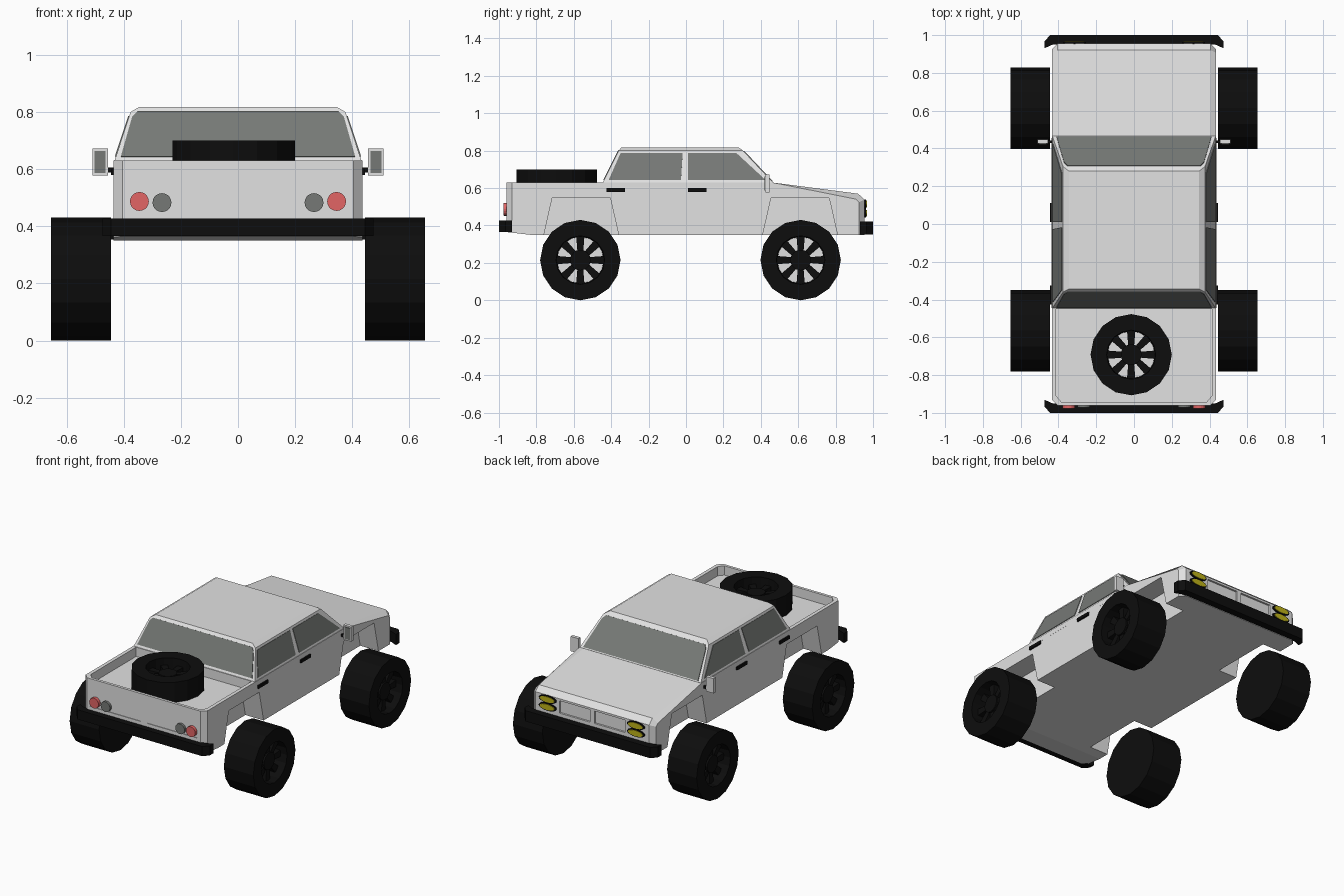
import bpy, bmesh, math
from mathutils import Matrix, Vector

if "Cube" in bpy.data.objects:
    bpy.data.objects.remove(bpy.data.objects["Cube"])


def material(name, r, g, b):
    m = bpy.data.materials.new(name)
    m.diffuse_color = (r, g, b, 1)
    m.use_nodes = True
    m.node_tree.nodes["Principled BSDF"].inputs["Base Color"].default_value = m.diffuse_color
    return m


PAINT = material("light grey paint", 0.76, 0.76, 0.76)
BLACK = material("black rubber", 0.004, 0.004, 0.004)
GLASS = material("grey glass", 0.18, 0.19, 0.18)
RED = material("red lens", 0.76, 0.13, 0.13)
YELLOW = material("yellow lens", 0.52, 0.45, 0.01)


def finish(bm, name, *mats):
    bmesh.ops.recalc_face_normals(bm, faces=bm.faces)
    me = bpy.data.meshes.new(name)
    bm.to_mesh(me)
    bm.free()
    for m in mats:
        me.materials.append(m)
    ob = bpy.data.objects.new(name, me)
    bpy.context.collection.objects.link(ob)
    return ob


def add_prism(bm, pts, vec):
    """Closed solid: polygon swept along a vector."""
    a = [bm.verts.new(p) for p in pts]
    b = [bm.verts.new(Vector(p) + Vector(vec)) for p in pts]
    bm.faces.new(a)
    bm.faces.new(b[::-1])
    for i in range(len(a)):
        j = (i + 1) % len(a)
        bm.faces.new((a[i], a[j], b[j], b[i]))


def prism(name, pts, vec, mat):
    bm = bmesh.new()
    add_prism(bm, pts, vec)
    return finish(bm, name, mat)


def box(name, x0, x1, y0, y1, z0, z1, mat):
    return prism(name, [(x0, y0, z0), (x1, y0, z0), (x1, y1, z0), (x0, y1, z0)],
                 (0, 0, z1 - z0), mat)


def loft(bm, rings):
    """Joins rings of equal length, closes both ends, returns the last cap."""
    vs = [[bm.verts.new(p) for p in r] for r in rings]
    n = len(vs[0])
    for a, b in zip(vs, vs[1:]):
        for i in range(n):
            j = (i + 1) % n
            bm.faces.new((a[i], a[j], b[j], b[i]))
    bm.faces.new(vs[0])
    return bm.faces.new(vs[-1])


def circle(r, z, n=16):
    return [(r * math.cos(math.tau * i / n), r * math.sin(math.tau * i / n), z) for i in range(n)]


def disc(name, x, z, rx, rz, y, depth, mat):
    """Oval plate facing along y."""
    pts = [(x + rx * u, y, z + rz * v) for u, v, _ in circle(1, 0, 20)]
    return prism(name, pts, (0, depth, 0), mat)


def cut(target, cutter):
    mod = target.modifiers.new("cut", 'BOOLEAN')
    mod.operation = 'DIFFERENCE'
    mod.solver = 'EXACT'
    mod.object = cutter
    bpy.context.view_layer.objects.active = target
    bpy.ops.object.modifier_apply(modifier=mod.name)
    bpy.data.objects.remove(cutter)


# Lower body from its side profile, with chamfered hood sides and corners
W = 0.435
profile = [(-0.83, 0.35), (0.955, 0.35), (0.955, 0.538), (0.92, 0.57),
           (0.46, 0.63), (-0.96, 0.63), (-0.96, 0.365)]
bm = bmesh.new()
add_prism(bm, [(-W, y, z) for y, z in profile], (2 * W, 0, 0))
edges = []
for e in bm.edges:
    a, b = (v.co for v in e.verts)
    if abs(a.x - b.x) < 0.01 and max(a.z, b.z) > 0.4:
        if min(a.y, b.y) > 0.455 or max(a.y, b.y) < -0.955:
            edges.append(e)
bmesh.ops.bevel(bm, geom=edges, offset=0.03, segments=1, affect='EDGES')
body = finish(bm, "truck_body", PAINT)

# Wheel arches
for s in (-1, 1):
    for y0, y1 in ((-0.76, -0.36), (0.41, 0.81)):
        arch = [(y0 - 0.002, 0.34), (y0 + 0.045, 0.548), (y1 - 0.045, 0.548), (y1 + 0.002, 0.34)]
        cut(body, prism("arch_cutter", [(s * 0.305, y, z) for y, z in arch], (s * 0.3, 0, 0), PAINT))

# Cargo bed pocket with clipped rear corners
bed = [(-0.412, -0.45), (0.412, -0.45), (0.412, -0.91), (0.385, -0.942),
       (-0.385, -0.942), (-0.412, -0.91)]
cut(body, prism("bed_cutter", [(x, y, 0.57) for x, y in bed], (0, 0, 0.2), PAINT))

# Recessed tailgate and grille panels
for x0, x1 in ((-0.385, -0.025), (0.025, 0.385)):
    cut(body, box("gate_cutter", x0, x1, -1.0, -0.956, 0.45, 0.615, PAINT))
for x0, x1 in ((-0.235, -0.015), (0.015, 0.235)):
    cut(body, box("grille_cutter", x0, x1, 0.943, 1.0, 0.445, 0.525, PAINT))


# Cab
def ring(x, y0, y1, z):
    return [(-x, y0, z), (x, y0, z), (x, y1, z), (-x, y1, z)]


bm = bmesh.new()
loft(bm, [ring(0.4355, -0.445, 0.455, 0.60), ring(0.432, -0.445, 0.465, 0.63),
          ring(0.376, -0.36, 0.305, 0.80), ring(0.345, -0.345, 0.28, 0.818)])
finish(bm, "cab", PAINT)


def slope(z, low, high):
    return low + (z - 0.63) / 0.17 * (high - low)


# Side windows, laid on the sloping cab sides
side_windows = {
    "rear_side_window": [(-0.413, 0.642), (-0.35, 0.785), (-0.018, 0.785), (-0.027, 0.642)],
    "front_side_window": [(0.01, 0.642), (0.01, 0.785), (0.27, 0.785), (0.425, 0.642)]}
for s in (-1, 1):
    for name, pts in side_windows.items():
        prism(name, [(s * (slope(z, 0.432, 0.376) - 0.003), y, z) for y, z in pts],
              (s * 0.006, 0, 0.002), GLASS)

# Windscreen and back window
for name, low, high, z0, z1, d in (("windscreen", 0.465, 0.305, 0.634, 0.797, 1),
                                   ("back_window", -0.445, -0.36, 0.642, 0.80, -1)):
    outline = [(-0.41, z0), (0.41, z0), (0.37, z1 - 0.018), (0.352, z1),
               (-0.352, z1), (-0.37, z1 - 0.018)]
    prism(name, [(x, slope(z, low, high) - d * 0.003, z) for x, z in outline],
          (0, d * 0.006, 0.003), GLASS)

# Bumpers with swept ends
for name, d, z0, z1 in (("front_bumper", 1, 0.353, 0.422), ("rear_bumper", -1, 0.366, 0.428)):
    half = [(0.43, 0.95), (0.475, 0.93), (0.475, 0.965), (0.445, 1.0)]
    pts = half + [(-x, y) for x, y in reversed(half)]
    prism(name, [(x, d * y, z0) for x, y in pts], (0, 0, z1 - z0), BLACK)

for s in (-1, 1):
    # Tail lights
    disc("tail_light", s * 0.345, 0.487, 0.033, 0.033, -0.95, -0.026, RED)
    disc("reverse_light", s * 0.266, 0.483, 0.033, 0.033, -0.95, -0.022, GLASS)
    # Stacked headlights with black rims
    for z in (0.515, 0.466):
        disc("headlight_rim", s * 0.315, z, 0.062, 0.024, 0.945, 0.018, BLACK)
        disc("headlight_lens", s * 0.315, z, 0.052, 0.018, 0.955, 0.012, YELLOW)
    # Wing mirrors
    box("mirror_housing", s * 0.455, s * 0.51, 0.425, 0.447, 0.577, 0.672, PAINT)
    box("mirror_glass", s * 0.464, s * 0.503, 0.421, 0.427, 0.586, 0.663, GLASS)
    box("mirror_arm", s * 0.425, s * 0.457, 0.43, 0.443, 0.588, 0.605, BLACK)
    # Door handles
    for y in (-0.425, 0.01):
        box("door_handle", s * 0.43, s * 0.445, y, y + 0.1, 0.58, 0.6, BLACK)


# Wheels: closed on the inside, recessed on the outside, eight spokes
def wheel(name, matrix):
    bm = bmesh.new()
    plate = loft(bm, [circle(0.215, 0), circle(0.215, 0.21), circle(0.13, 0.21), circle(0.125, 0.09)])
    plate.material_index = 1
    loft(bm, [circle(0.055, 0.085), circle(0.055, 0.175)])
    for i in range(8):
        rot = Matrix.Rotation(math.tau * i / 8, 3, 'Z')
        spoke = [(0.04, -0.015), (0.127, -0.022), (0.127, 0.022), (0.04, 0.015)]
        add_prism(bm, [rot @ Vector((x, y, 0.085)) for x, y in spoke], (0, 0, 0.08))
    ob = finish(bm, name, BLACK, PAINT)
    ob.data.transform(matrix)


for s, side in ((1, "right"), (-1, "left")):
    for y, end in ((0.613, "front"), (-0.565, "rear")):
        wheel(f"{end}_{side}_wheel",
              Matrix.Translation((s * 0.445, y, 0.215)) @ Matrix.Rotation(s * math.pi / 2, 4, 'Y'))
wheel("spare_wheel", Matrix.Translation((-0.015, -0.692, 0.49)))
